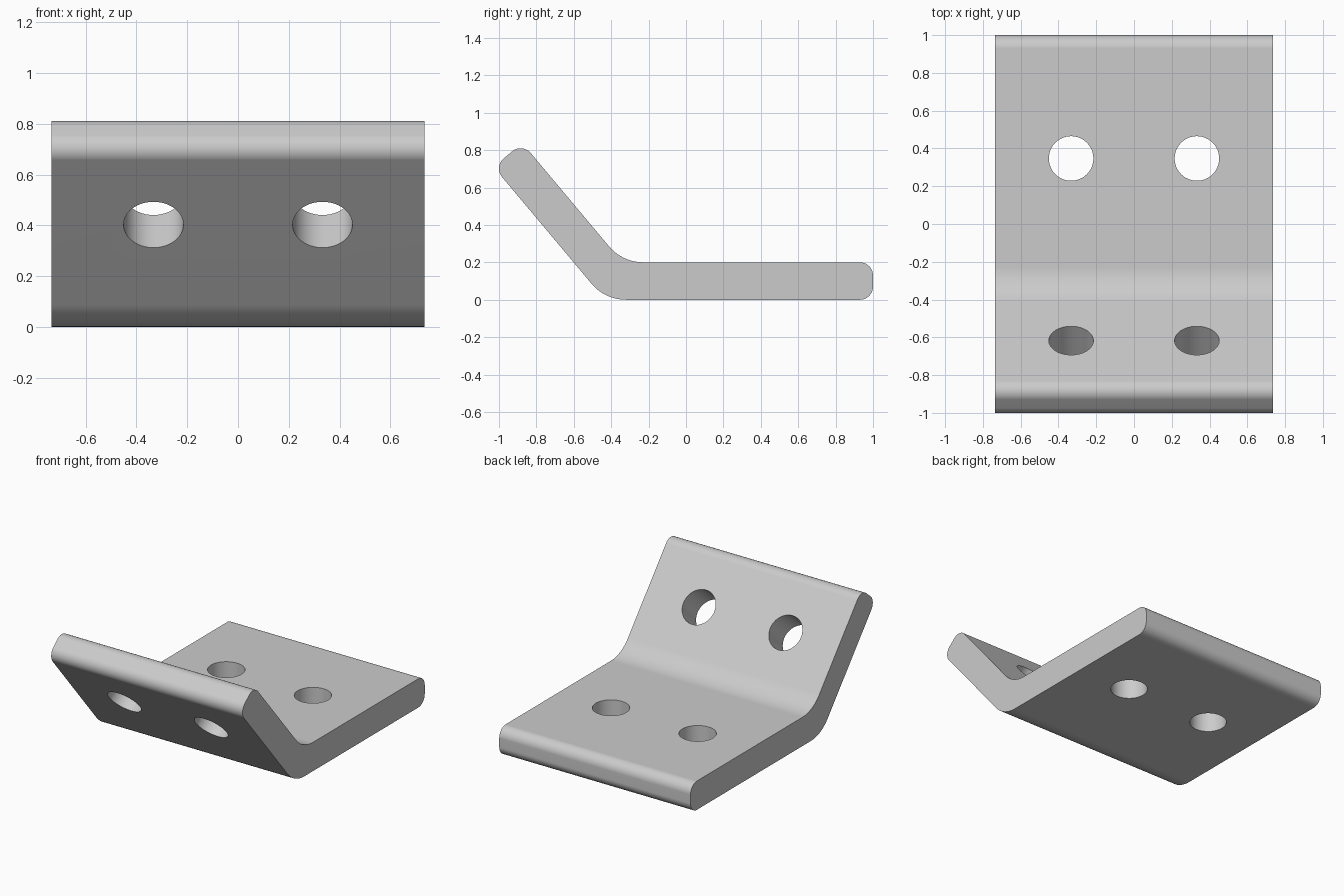
import bpy, bmesh
from math import radians, sin, cos, tan
from mathutils import Vector, Matrix

cube = bpy.data.objects.get("Cube")
if cube:
    bpy.data.objects.remove(cube, do_unlink=True)

HALF_WIDTH, THICK = 0.735, 0.2
BEND = radians(50)
BEND_R, TIP_R = 0.24, 0.07
HOLE_X, HOLE_R = 0.333, 0.118

metal = bpy.data.materials.new("plain grey metal")
metal.use_nodes = True
grey = (0.6, 0.6, 0.6, 1)
metal.diffuse_color = grey
metal.node_tree.nodes["Principled BSDF"].inputs["Base Color"].default_value = grey


def fillet(prev, corner, nxt, radius, steps=10):
    """Arc points that round one corner of the (y, z) profile."""
    a, b = (prev - corner).normalized(), (nxt - corner).normalized()
    half = a.angle(b) / 2
    centre = corner + (a + b).normalized() * (radius / sin(half))
    start = corner + a * (radius / tan(half)) - centre
    end = corner + b * (radius / tan(half)) - centre
    sweep = start.angle(end)
    return [centre + (start * sin((1 - i / steps) * sweep)
                      + end * sin(i / steps * sweep)) / sin(sweep)
            for i in range(steps + 1)]


# Bent plate profile: flat base plus a raised front flange
along = Vector((-cos(BEND), sin(BEND)))
normal = Vector((sin(BEND), cos(BEND)))
outer = Vector((-0.433, 0))
inner = outer + Vector((THICK * tan(BEND / 2), THICK))
tip = outer + along * 0.927
corners = [(outer, BEND_R), (Vector((1, 0)), TIP_R), (Vector((1, THICK)), TIP_R),
           (inner, BEND_R), (tip + normal * THICK, TIP_R), (tip, TIP_R)]
profile = []
for i, (corner, radius) in enumerate(corners):
    profile += fillet(corners[i - 1][0], corner, corners[(i + 1) % len(corners)][0], radius)

# Extrude the profile across the width
bm = bmesh.new()
face = bm.faces.new([bm.verts.new((-HALF_WIDTH, p.x, p.y)) for p in profile])
ext = bmesh.ops.extrude_face_region(bm, geom=[face])
bmesh.ops.translate(bm, vec=(2 * HALF_WIDTH, 0, 0),
                    verts=[g for g in ext["geom"] if isinstance(g, bmesh.types.BMVert)])
bmesh.ops.recalc_face_normals(bm, faces=bm.faces)
mesh = bpy.data.meshes.new("bent_plate")
bm.to_mesh(mesh)
bm.free()
mesh.materials.append(metal)
plate = bpy.data.objects.new("bent_plate", mesh)
bpy.context.collection.objects.link(plate)

# Two bolt holes through each leg, square to its surface
flange_mid = outer + along * 0.525 + normal * (THICK / 2)
bm = bmesh.new()
for y, z, tilt in ((0.347, THICK / 2, 0), (flange_mid.x, flange_mid.y, -BEND)):
    for x in (-HOLE_X, HOLE_X):
        place = Matrix.Translation((x, y, z)) @ Matrix.Rotation(tilt, 4, "X")
        bmesh.ops.create_cone(bm, cap_ends=True, segments=48, radius1=HOLE_R,
                              radius2=HOLE_R, depth=THICK * 2, matrix=place)
mesh = bpy.data.meshes.new("hole_cutter")
bm.to_mesh(mesh)
bm.free()
mesh.materials.append(metal)
cutter = bpy.data.objects.new("hole_cutter", mesh)
cutter.hide_render = True
bpy.context.collection.objects.link(cutter)

bpy.ops.object.select_all(action="DESELECT")
plate.select_set(True)
bpy.context.view_layer.objects.active = plate
cut = plate.modifiers.new("bolt_holes", "BOOLEAN")
cut.operation, cut.solver, cut.object = "DIFFERENCE", "EXACT", cutter
bpy.ops.object.modifier_apply(modifier=cut.name)
bpy.data.objects.remove(cutter, do_unlink=True)

# Smooth rounds, crisp edges, flat faces kept flat
bpy.ops.object.shade_smooth_by_angle(angle=radians(30))
weighted = plate.modifiers.new("flat_faces", "WEIGHTED_NORMAL")
weighted.keep_sharp = True
